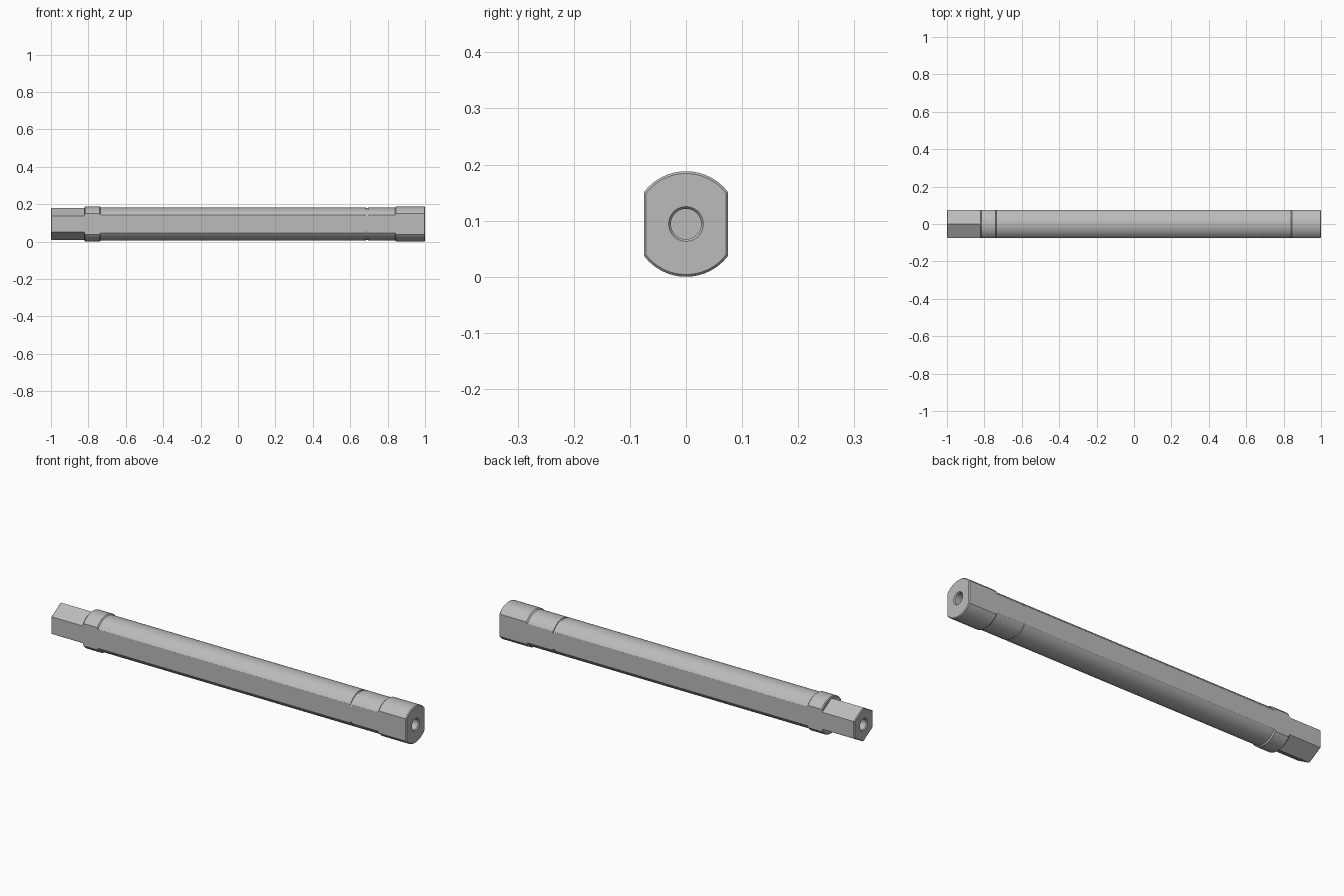
import bpy, bmesh
from math import sin, cos, acos, pi, tan

cube = bpy.data.objects.get("Cube")
if cube:
    bpy.data.objects.remove(cube)

FLAT, CENTRE = 0.075, 0.094      # half width across flats, axis height
N_FLAT, N_ARC = 8, 24            # points along each flat and each crown


def outline(kind, r, flat=FLAT):
    """Half outline on +y and the top crown, completed by half-turn symmetry."""
    phi = pi / 6 if kind == "hex" else acos(flat / r) if kind == "round" else pi / 4
    pts = []
    for i in range(N_FLAT):
        t = -1 + 2 * i / N_FLAT
        a = t * phi
        pts.append((r * cos(a), r * sin(a)) if kind == "bore" else (flat, t * flat * tan(phi)))
    for i in range(N_ARC):
        a = phi + (pi - 2 * phi) * i / N_ARC
        rad = r
        if kind == "hex":
            rad = flat / cos((a + pi / 6) % (pi / 3) - pi / 6)
        pts.append((rad * cos(a), rad * sin(a)))
    return pts + [(-y, -z) for y, z in pts]


BODY, COLLAR, C = 0.0885, 0.094, 0.004
stations = [
    # hexagonal drive end with its bore
    (-0.85, "bore", 0.027, 0), (-0.995, "bore", 0.027, 0), (-1, "bore", 0.031, 0),
    (-1, "hex", 0, FLAT - C), (-1 + C, "hex", 0, FLAT), (-0.82, "hex", 0, FLAT),
    # collar
    (-0.82, "round", COLLAR - C, FLAT), (-0.82 + C, "round", COLLAR, FLAT),
    (-0.74, "round", COLLAR, FLAT), (-0.735, "round", BODY, FLAT),
    # long shaft and ring groove
    (0.685, "round", BODY, FLAT), (0.685, "round", BODY - C, FLAT),
    (0.695, "round", BODY - C, FLAT), (0.695, "round", BODY, FLAT),
    # plain head with its bore
    (0.84, "round", BODY, FLAT), (0.846, "round", COLLAR, FLAT),
    (1 - C, "round", COLLAR, FLAT), (1, "round", COLLAR - C, FLAT - C),
    (1, "bore", 0.031, 0), (0.995, "bore", 0.027, 0), (0.85, "bore", 0.027, 0),
]

bm = bmesh.new()
rings = [[bm.verts.new((x, y, z + CENTRE)) for y, z in outline(kind, r, flat)]
         for x, kind, r, flat in stations]
for a, b in zip(rings, rings[1:]):
    for i in range(len(a)):
        j = (i + 1) % len(a)
        bm.faces.new((a[i], a[j], b[j], b[i]))
bm.faces.new(rings[0])
bm.faces.new(rings[-1])
bmesh.ops.remove_doubles(bm, verts=bm.verts, dist=1e-6)
bmesh.ops.recalc_face_normals(bm, faces=bm.faces)
mesh = bpy.data.meshes.new("shaft")
bm.to_mesh(mesh)
bm.free()

steel = bpy.data.materials.new("grey steel")
steel.use_nodes = True
colour = (0.5, 0.5, 0.5, 1)
steel.diffuse_color = colour
steel.node_tree.nodes["Principled BSDF"].inputs["Base Color"].default_value = colour
mesh.materials.append(steel)

shaft = bpy.data.objects.new("shaft", mesh)
bpy.context.collection.objects.link(shaft)
bpy.context.view_layer.objects.active = shaft
shaft.select_set(True)
bpy.ops.object.shade_smooth_by_angle(angle=pi / 9)
